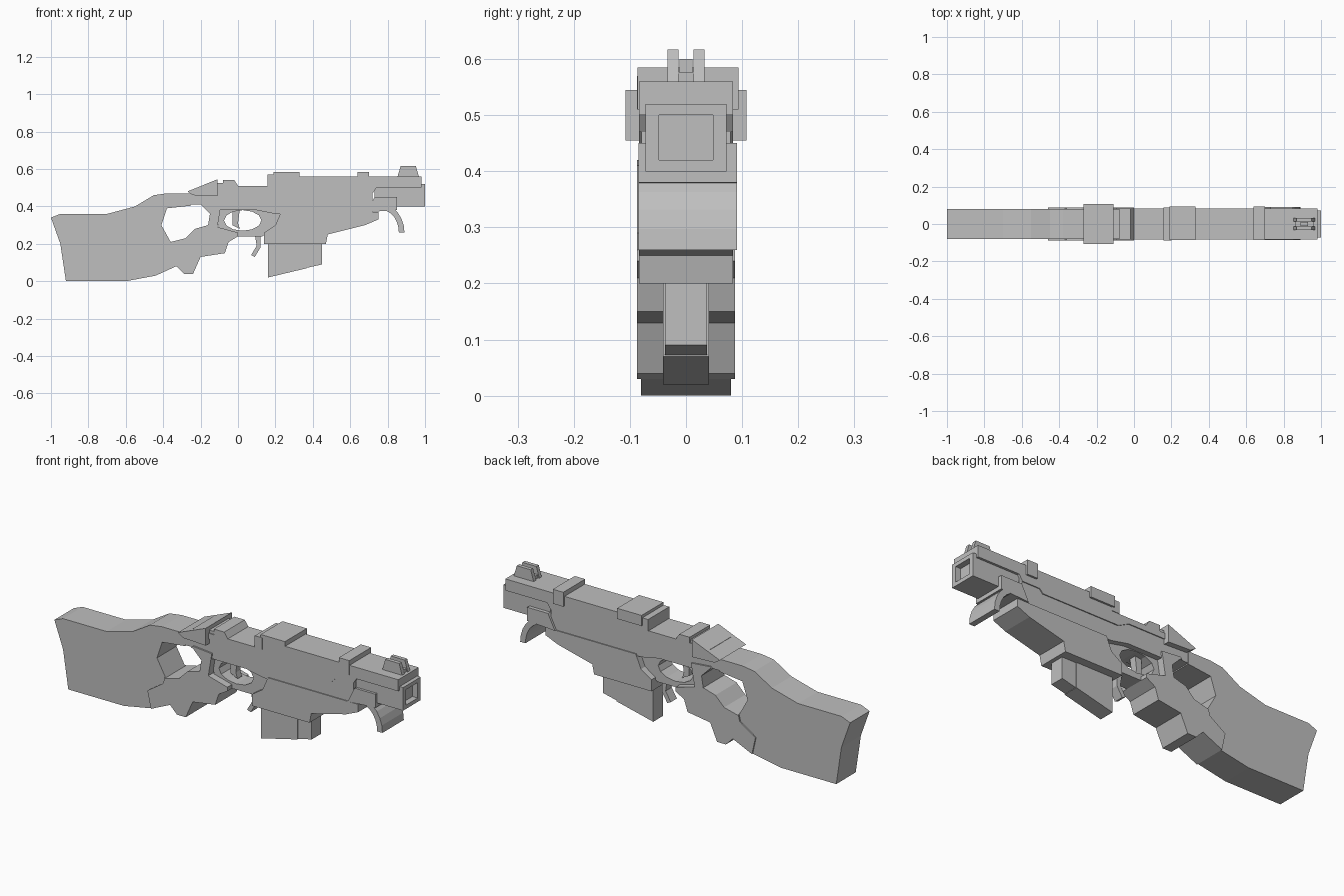
import bpy
import bmesh
from math import cos, sin, pi

default_cube = bpy.data.objects.get("Cube")
if default_cube:
    bpy.data.objects.remove(default_cube, do_unlink=True)

# Shared sizes
STOCK_HALF = .08
GRIP_HALF = .087
CORE_HALF = .079
BODY_HALF = .084
COVER_TOP = .56
COVER_STEP = .51

grey = bpy.data.materials.new("plain_grey")
grey.use_nodes = True
grey.diffuse_color = (.52, .52, .52, 1)
shader = grey.node_tree.nodes["Principled BSDF"]
shader.inputs["Base Color"].default_value = grey.diffuse_color


def slab(name, half, outline, middle=0):
    """Extrude a side outline of (x, z) points across the width."""
    bm = bmesh.new()
    side = bm.faces.new([bm.verts.new((x, middle - half, z)) for x, z in outline])
    extruded = bmesh.ops.extrude_face_region(bm, geom=[side])["geom"]
    far_side = [item for item in extruded if isinstance(item, bmesh.types.BMVert)]
    bmesh.ops.translate(bm, verts=far_side, vec=(0, half * 2, 0))
    bmesh.ops.recalc_face_normals(bm, faces=bm.faces[:])
    mesh = bpy.data.meshes.new(name)
    bm.to_mesh(mesh)
    bm.free()
    mesh.materials.append(grey)
    part = bpy.data.objects.new(name, mesh)
    bpy.context.scene.collection.objects.link(part)
    return part


def box(name, half, left, right, bottom, top, middle=0):
    corners = [(left, bottom), (right, bottom), (right, top), (left, top)]
    return slab(name, half, corners, middle)


def arc(centre, radius_x, radius_z, start, end, steps):
    """Points along part of an ellipse, in the side plane."""
    angles = [start + (end - start) * step / steps for step in range(steps + 1)]
    return [(centre[0] + radius_x * cos(a), centre[1] + radius_z * sin(a)) for a in angles]


def cut(parts, cutter):
    """Subtract the cutter from each part, then remove the cutter."""
    cutter.hide_render = True
    for part in parts:
        modifier = part.modifiers.new("opening", 'BOOLEAN')
        modifier.operation = 'DIFFERENCE'
        modifier.object = cutter
        bpy.context.view_layer.objects.active = part
        bpy.ops.object.modifier_apply(modifier=modifier.name)
    bpy.data.objects.remove(cutter, do_unlink=True)


# Stock and finger-rest grip share one thumb hole
stock = slab("stock", STOCK_HALF, [
    (-1, .34), (-.95, .36), (-.7, .36), (-.55, .4), (-.45, .46), (-.38, .47),
    (-.25, .47), (-.25, .35), (-.37, .18), (-.46, .12), (-.44, .03),
    (-.6, 0), (-.92, 0), (-.95, .2)])
grip = slab("grip", GRIP_HALF, [
    (-.36, .22), (-.2, .42), (-.09, .41), (-.11, .29), (0, .26), (0, .24),
    (-.05, .21), (-.07, .15), (-.2, .13), (-.24, .04), (-.29, .04),
    (-.33, .08), (-.44, .03), (-.46, .12), (-.37, .18)])
thumb_hole = slab("thumb_hole_cutter", .2, [
    (-.41, .3), (-.38, .39), (-.2, .41), (-.15, .36), (-.16, .3),
    (-.23, .28), (-.28, .23), (-.36, .21)])
cut([stock, grip], thumb_hole)

# Trigger guard with an oval opening, trigger and release lever
guard = slab("trigger_guard", .05, [
    (-.12, .39), (-.1, .27), (0, .24), (.13, .24), (.22, .3), (.24, .39)])
opening = arc((.025, .325), .1, .055, 0, pi * 2, 12)[:-1]
cut([guard], slab("guard_opening_cutter", .2, opening))
slab("trigger", .018, [(-.03, .39), (.01, .39), (0, .31), (.01, .28), (-.03, .3)])
slab("release_lever", .025, [
    (.09, .25), (.12, .25), (.12, .18), (.09, .13), (.07, .14), (.1, .19)])

# Receiver core and fore-end
slab("receiver", CORE_HALF, [
    (-.25, .48), (.72, .48), (.72, .36), (.2, .36), (.1, .38), (-.1, .38),
    (-.2, .41), (-.25, .41)])
slab("fore_end", BODY_HALF, [
    (.14, .2), (.14, .26), (.2, .3), (.23, .37), (.75, .37), (.75, .33),
    (.68, .3), (.48, .25), (.47, .2)])

# Collar and the curved hand stop below it
slab("collar", .088, [(.69, .37), (.73, .45), (.85, .45), (.85, .38)], .003)
stop_centre = (.77, .26)
outer_curve = arc(stop_centre, .12, .15, 0, pi * .4, 5)
inner_curve = arc(stop_centre, .09, .12, pi * .4, 0, 5)
slab("hand_stop", .088, outer_curve + inner_curve, .003)

# Magazine, narrower at the front
slab("magazine", .041, [(.16, .21), (.37, .21), (.37, .07), (.16, .02)])
slab("magazine_front", .037, [(.36, .21), (.45, .21), (.45, .09), (.36, .07)])

# Top cover with its bands and rear latch
slab("top_cover", BODY_HALF, [
    (-.2, .48), (.1, .48), (.16, .45), (.6, .45), (.62, .47), (.72, .47),
    (.74, .5), (.98, .5), (.98, COVER_TOP), (.16, COVER_TOP),
    (.16, COVER_STEP), (-.2, COVER_STEP)])
box("rear_band", .09, .19, .33, .53, .585, .004)
box("rear_band_step", GRIP_HALF, .157, .2, COVER_STEP, .57)
box("front_band", .09, .64, .7, COVER_STEP, .585, .004)
box("latch_base", CORE_HALF, -.11, -.05, .49, .525)
slab("latch", BODY_HALF, [(-.08, .5), (0, .5), (0, COVER_STEP), (-.02, .54), (-.08, .54)])

# Sloping rear housing
slab("rear_housing", .108, [(-.27, .48), (-.11, .545), (-.11, .455), (-.24, .46)])

# Muzzle block with a square recess
muzzle = box("muzzle", .072, .73, 1, .4, .52)
cut([muzzle], box("muzzle_recess_cutter", .048, .97, 1.1, .42, .5))

# Front sight: two prongs beside a low post
for side, offset in (("left", .023), ("right", -.023)):
    slab("sight_prong_" + side, .01, [
        (.85, .55), (.87, .617), (.95, .617), (.97, .55)], offset)
box("sight_base", .015, .86, .96, .55, .577)
box("sight_post", .012, .89, .93, .57, .6)
